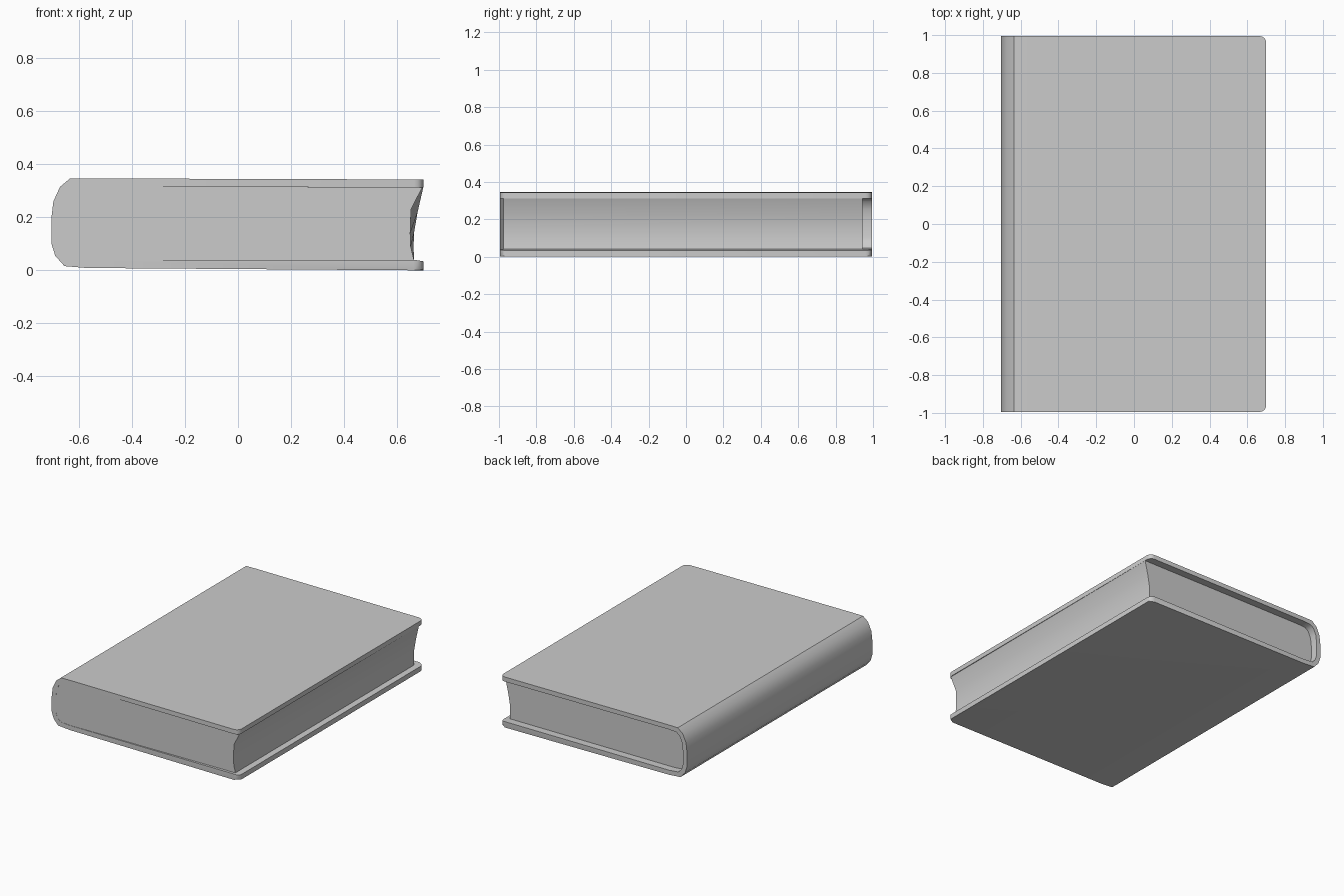
import bpy, bmesh

if "Cube" in bpy.data.objects:
    bpy.data.objects.remove(bpy.data.objects["Cube"])


def finish(name, bm, angle=0.6):
    bmesh.ops.recalc_face_normals(bm, faces=bm.faces)
    mesh = bpy.data.meshes.new(name)
    bm.to_mesh(mesh)
    bm.free()
    ob = bpy.data.objects.new(name, mesh)
    bpy.context.collection.objects.link(ob)
    bpy.ops.object.select_all(action='DESELECT')
    ob.select_set(True)
    bpy.context.view_layer.objects.active = ob
    bpy.ops.object.shade_smooth_by_angle(angle=angle)
    return ob


def ring(bm, profile, y):
    return [bm.verts.new((x, y(x) if callable(y) else y, z)) for x, z in profile]


def bridge(bm, a, b):
    n = len(a)
    for i in range(n):
        bm.faces.new((a[i], a[(i + 1) % n], b[(i + 1) % n], b[i]))


# Cover: C-shaped section, wrapped round the spine (x, z)
outer = [(0.70, 0.343), (-0.56, 0.347), (-0.635, 0.346), (-0.672, 0.315), (-0.697, 0.26),
         (-0.704, 0.20), (-0.704, 0.10), (-0.69, 0.055), (-0.655, 0.016), (-0.57, 0.009), (0.70, 0.0)]
inner = [(0.70, 0.312), (-0.56, 0.317), (-0.622, 0.314), (-0.648, 0.295), (-0.667, 0.253),
         (-0.673, 0.20), (-0.673, 0.105), (-0.662, 0.07), (-0.638, 0.046), (-0.57, 0.040),
         (0.664, 0.040), (0.70, 0.034)]
bm = bmesh.new()
ends = []
for y in (-0.995, 0.995):
    ends.append((ring(bm, outer, y), ring(bm, inner, y)))
(o0, i0), (o1, i1) = ends
bridge(bm, o0 + i0[::-1], o1 + i1[::-1])
for o, i in ends:
    for k in range(len(o) - 1):
        bm.faces.new((o[k], o[k + 1], i[k + 1], i[k]))
    bm.faces.new((o[-1], i[-1], i[-2]))
# rounded fore-edge corners
corners = [e for e in bm.edges if all(v.co.x > 0.69 for v in e.verts)
           and abs(e.verts[0].co.y - e.verts[1].co.y) < 0.01]
bmesh.ops.bevel(bm, geom=corners, offset=0.035, segments=4, profile=0.5, affect='EDGES')
finish("cover", bm)

# Page block: follows the cover inside, with a hollow fore edge
back_edge = [(0.664, 0.040), (0.663, 0.09), (0.664, 0.14), (0.678, 0.22), (0.699, 0.312)]
front_edge = [(0.664, 0.040), (0.652, 0.09), (0.650, 0.14), (0.653, 0.23), (0.695, 0.312)]
shell = inner[1:10]


def front_y(x):
    return -0.994 + 0.018 * max(0, (x + 0.62) / 1.3)


bm = bmesh.new()
front = ring(bm, shell + front_edge, front_y)
back = ring(bm, shell + back_edge, 0.943)
bridge(bm, front, back)
bm.faces.new(back)
# front face: spine end flush with the cover, pages slanting inwards
n = len(shell)
bm.faces.new(front[:n])
bm.faces.new([front[0], front[n - 1]] + front[n:])
finish("page_block", bm)
